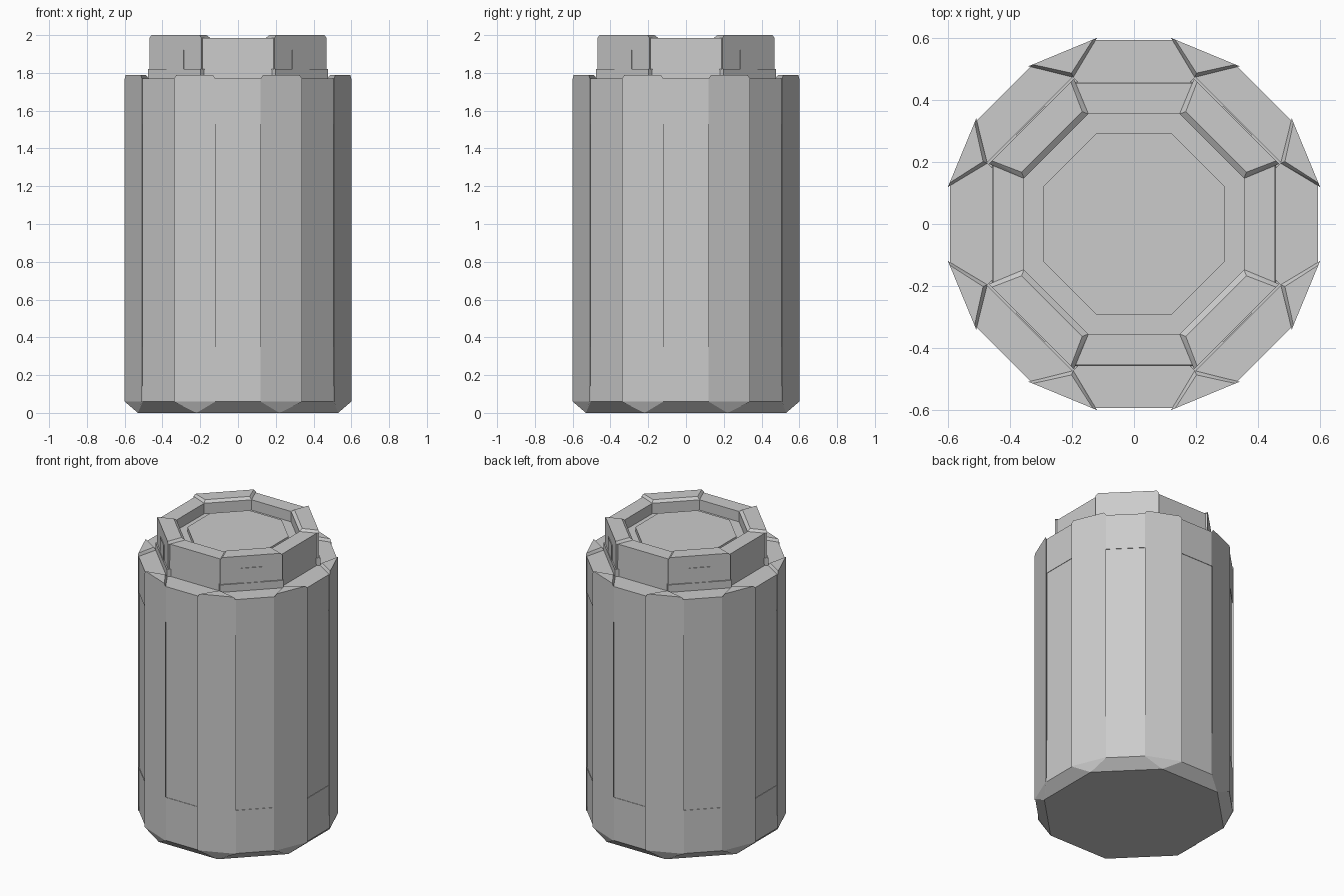
import bpy, bmesh, math
from mathutils import Vector, Matrix

if "Cube" in bpy.data.objects:
    bpy.data.objects.remove(bpy.data.objects["Cube"])

grey = bpy.data.materials.new("plain_grey")
grey.use_nodes = True
grey.diffuse_color = (0.6, 0.6, 0.6, 1)
grey.node_tree.nodes["Principled BSDF"].inputs["Base Color"].default_value = (0.6, 0.6, 0.6, 1)

T8 = math.tan(math.pi / 8)     # half side per apothem, octagon
W = 0.6 * math.tan(math.pi / 16)  # half width of one body facet


def pt(k, t, d, z):
    """Point in sector k: t along the side, d outwards, z up."""
    return Matrix.Rotation(k * math.pi / 4, 3, 'Z') @ Vector((t, -d, z))


def finish(name, bm):
    bmesh.ops.remove_doubles(bm, verts=bm.verts, dist=0.0002)
    bmesh.ops.recalc_face_normals(bm, faces=bm.faces)
    mesh = bpy.data.meshes.new(name)
    bm.to_mesh(mesh)
    bm.free()
    mesh.materials.append(grey)
    obj = bpy.data.objects.new(name, mesh)
    bpy.context.collection.objects.link(obj)


def loft(name, profile):
    """Closed solid from rings of 16 points; t=None gives an octagon."""
    bm = bmesh.new()
    rings = []
    for t, d, z in profile:
        h = d * T8 if t is None else t
        rings.append([bm.verts.new(pt(k, s * h, d, z))
                      for k in range(8) for s in (-1, 1)])
    for a, b in zip(rings, rings[1:]):
        for i in range(16):
            j = (i + 1) % 16
            bm.faces.new((a[i], a[j], b[j], b[i]))
    bm.faces.new(rings[0])
    bm.faces.new(rings[-1])
    bmesh.ops.remove_doubles(bm, verts=bm.verts, dist=0.0002)
    finish(name, bm)


def hull(name, points):
    bm = bmesh.new()
    for p in points:
        bm.verts.new(p)
    res = bmesh.ops.convex_hull(bm, input=bm.verts)
    junk = [g for g in res["geom_interior"] if isinstance(g, bmesh.types.BMVert)]
    bmesh.ops.delete(bm, geom=junk, context='VERTS')
    bmesh.ops.dissolve_limit(bm, angle_limit=0.005, verts=bm.verts, edges=bm.edges)
    finish(name, bm)


def block(name, k, half, d0, d1, z0, z1):
    hull(name, [pt(k, s * half, d, z)
                for s in (-1, 1) for d in (d0, d1) for z in (z0, z1)])


# Main body with shallow stepped panels, chamfered to an octagonal foot
loft("body", [(None, 0.53, 0), (W, 0.594, 0.06), (W, 0.594, 0.35),
              (W, 0.591, 0.35), (W, 0.591, 1.53), (W, 0.594, 1.53),
              (W, 0.594, 1.77), (None, 0.47, 1.77)])

# Corner ridges between the panels, with bevelled triangular tops
for k in range(8):
    a, b = pt(k, W, 0.6, 0), pt(k + 1, -W, 0.6, 0)
    tip = pt(k, 0.473 * T8, 0.473, 0)
    mid = (a + b + tip) / 3
    up = Vector((0, 0, 1))
    pts = [pt(k, 0.53 * T8, 0.53, 0), tip + up * 1.77]
    for p in (a, b):
        pts += [p + up * 0.06, p + up * 1.77]
    pts += [a.lerp(b, 0.06) + up * 1.788, b.lerp(a, 0.06) + up * 1.788,
            tip.lerp(mid, 0.25) + up * 1.788]
    hull("corner_ridge", pts)

# Cap ring with a recessed floor and a raised centre disc
loft("cap", [(None, 0.458, 1.76), (None, 0.455, 1.985), (None, 0.355, 1.985),
             (None, 0.355, 1.915), (None, 0.292, 1.915), (None, 0.292, 1.945)])

# Raised diagonal blocks on the cap, each with a foot collar and a side plate
for k in (1, 3, 5, 7):
    pts = []
    for s in (-1, 1):
        for z in (1.765, 1.985):
            pts += [pt(k, s * 0.194, 0.468, z), pt(k, s * 0.147, 0.355, z)]
        pts += [pt(k, s * 0.18, 0.468, 2.0), pt(k, s * 0.138, 0.374, 2.0)]
    hull("cap_block", pts)
    block("cap_collar", k, 0.197, 0.44, 0.476, 1.765, 1.82)
    block("cap_plate", k, 0.065, 0.46, 0.472, 1.82, 1.92)
